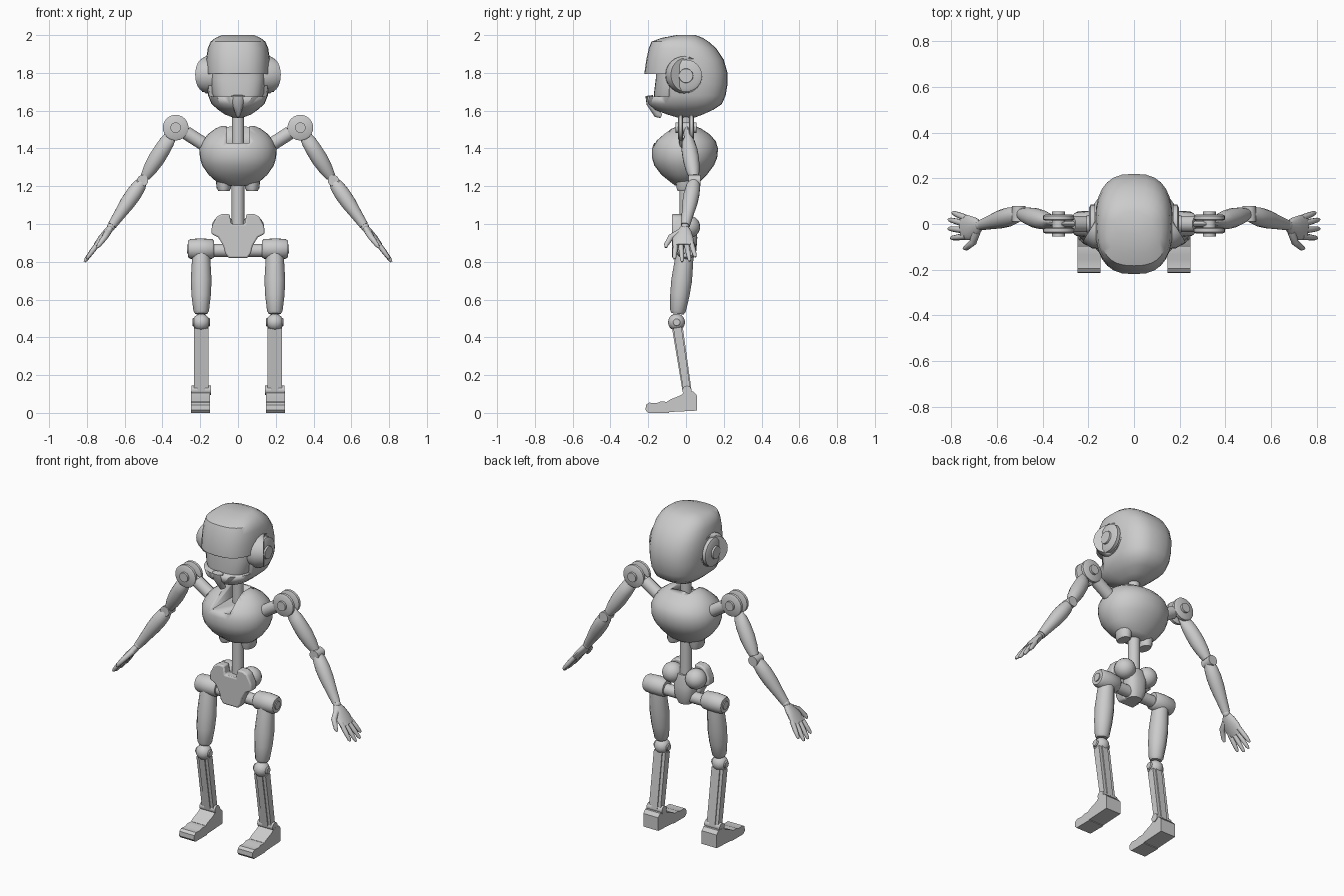
import bpy, bmesh
from math import sin, cos, pi, radians
from mathutils import Vector


def loft(name, rings, mirror=False):
    """Skin a list of equal-length point rings, capped at both ends."""
    bm = bmesh.new()
    vs = [[bm.verts.new(p) for p in r] for r in rings]
    n = len(vs[0])
    for a, b in zip(vs, vs[1:]):
        for i in range(n):
            j = (i + 1) % n
            bm.faces.new((a[i], a[j], b[j], b[i]))
    bm.faces.new(vs[0][::-1])
    bm.faces.new(vs[-1])
    bmesh.ops.recalc_face_normals(bm, faces=bm.faces)
    me = bpy.data.meshes.new(name)
    bm.to_mesh(me)
    bm.free()
    me.shade_smooth()
    me.set_sharp_from_angle(angle=radians(38))
    ob = bpy.data.objects.new(name, me)
    bpy.context.collection.objects.link(ob)
    if mirror:
        ob.modifiers.new("mirror", 'MIRROR')
    return ob


def spow(v, e):
    return abs(v) ** e * (1 if v >= 0 else -1)


def shell(name, rows, e=2.4, n=28, mirror=False, cx=0):
    """Stack of rounded outlines: rows of (z, half width, front y, back y)."""
    rings = []
    for z, w, f, b in rows:
        ang = [2 * pi * i / n for i in range(n)]
        rings.append([(cx + w * spow(cos(t), 2 / e),
                       (f + b) / 2 + (b - f) / 2 * spow(sin(t), 2 / e), z) for t in ang])
    return loft(name, rings, mirror)


def limb(name, pts, radii, n=16, mirror=True, flat=False):
    """Tube through points; each radius is a number or (across, along)."""
    pts = [Vector(p) for p in pts]
    rings = []
    for i, p in enumerate(pts):
        d = pts[min(i + 1, len(pts) - 1)] - pts[max(i - 1, 0)]
        q = d.to_track_quat('Z', 'Y')
        r = radii[i]
        a, b = r if isinstance(r, tuple) else (r, r)
        k, ph = (2 ** .5, pi / 4) if flat else (1, 0)
        rings.append([p + q @ Vector((k * a * cos(ph + 2 * pi * j / n),
                                      k * b * sin(ph + 2 * pi * j / n), 0)) for j in range(n)])
    return loft(name, rings, mirror)


def between(a, b, ts):
    a, b = Vector(a), Vector(b)
    return [a.lerp(b, t) for t in ts]


def prism(name, prof, axis, lo, hi, mirror=False):
    """Extrude a 2D outline along x (y,z points) or y (x,z points)."""
    put = (lambda u, v, h: (h, u, v)) if axis == 'x' else (lambda u, v, h: (u, h, v))
    return loft(name, [[put(u, v, h) for u, v in prof] for h in (lo, hi)], mirror)


def box(name, x0, x1, y0, y1, z0, z1, mirror=False):
    return prism(name, [(y0, z0), (y1, z0), (y1, z1), (y0, z1)], 'x', x0, x1, mirror)


def ball(name, c, r, mirror=True):
    ts = [pi * (i + .3) / 10.6 for i in range(11)]
    return limb(name, [(c[0] - r * cos(t), c[1], c[2]) for t in ts], [r * sin(t) for t in ts], 20, mirror)


def cut(ob, cutter):
    cutter.hide_render = True
    cutter.display_type = 'WIRE'
    m = ob.modifiers.new("cut", 'BOOLEAN')
    m.operation, m.object, m.solver = 'DIFFERENCE', cutter, 'EXACT'


# Head shell with face opening
head = shell("head_shell", [
    (1.565, .03, -.05, .05), (1.58, .07, -.1, .09), (1.605, .105, -.165, .145), (1.635, .14, -.2, .19),
    (1.68, .158, -.21, .21), (1.74, .166, -.217, .22), (1.80, .17, -.22, .22), (1.87, .169, -.21, .2),
    (1.93, .16, -.197, .16), (1.965, .145, -.183, .12), (1.985, .12, -.13, .09), (2.0, .085, -.05, .05)], 2.6)
cut(head, box("face_cutter", -.3, .3, -.4, -.09, 1.675, 1.795))
shell("face", [(1.65, .12, -.165, .1), (1.69, .14, -.17, .1), (1.77, .148, -.16, .1), (1.82, .148, -.16, .1)], 3)
limb("chin_guard", [(0, -.195, 1.68), (0, -.19, 1.64), (0, -.15, 1.58), (0, -.13, 1.57)],
     [(.035, .02), (.032, .02), (.014, .02), (.008, .01)], 12, False)

# Ears
limb("ear_housing", [(.13, -.01, 1.79), (.172, -.01, 1.79), (.18, -.005, 1.79)], [.1, .098, .088], 24)
limb("ear_disc", [(.17, 0, 1.785), (.19, 0, 1.785), (.198, 0, 1.785)], [.085, .085, .068], 24)
limb("ear_button", [(.19, 0, 1.785), (.208, 0, 1.785)], [.04, .037], 20)

# Neck and spine
limb("neck", [(0, 0, 1.4), (0, 0, 1.6)], [.032, .032], 16, False)
limb("spine", [(0, 0, .95), (0, 0, 1.25)], [.034, .034], 16, False)

# Chest with neck slot
chest = shell("chest", [
    (1.205, .06, -.06, .05), (1.22, .11, -.08, .07), (1.26, .155, -.13, .11), (1.31, .19, -.168, .148),
    (1.35, .202, -.18, .165), (1.40, .204, -.18, .17), (1.44, .186, -.165, .157),
    (1.475, .16, -.125, .125), (1.505, .12, -.085, .08), (1.52, .085, -.05, .045)], 2.1)
cut(chest, prism("neck_cutter", [(-.3, 1.43), (.05, 1.43), (.05, 1.6), (-.3, 1.6)], 'x', -.06, .06))
limb("chest_lug", [(.075, 0, 1.25), (.075, 0, 1.19), (.075, 0, 1.176)], [(.045, .055), (.038, .05), (.03, .045)])

# Shoulders: strut, two discs and a pin
limb("shoulder_strut", [(.13, 0, 1.39), (.275, 0, 1.483)], [.036, .036])
limb("shoulder_eye", [(.26, 0, 1.475), (.33, 0, 1.51)], [(.015, .03)] * 2, 12)
for tag, s in (("front", -1), ("back", 1)):
    limb("shoulder_disc_" + tag, [(.33, s * y, 1.51) for y in (.016, .02, .036, .042)], [.06, .068, .068, .058], 24)
limb("shoulder_pin", [(.33, -.055, 1.51), (.33, .055, 1.51)], [.028, .028], 20)

# Arms
shoulder, elbow, wrist = (.335, 0, 1.5), (.50, .045, 1.235), (.672, -.005, .985)
limb("upper_arm", between(shoulder, elbow, (0, .15, .25, .4, .6, .8, .95)),
     [(.014, .028), (.016, .034), (.034, .04), (.042, .043), (.043, .044), (.037, .037), (.026, .026)])
limb("elbow_joint", [(.505, .012, 1.23), (.505, .078, 1.23)], [.03, .03])
limb("forearm", between(elbow, wrist, (.03, .13, .3, .5, .75, .97)),
     [.026, .037, .042, .04, .031, .024])
ball("wrist_joint", wrist, .022)

# Hands
limb("palm", [(.672, -.006, .985), (.69, -.01, .96), (.72, -.016, .925), (.752, -.016, .885)],
     [(.02, .017), (.04, .02), (.055, .02), (.055, .015)])
for i, (y0, y1, x, z) in enumerate([(.026, .05, .795, .825), (0, .02, .812, .803),
                                    (-.028, -.02, .813, .80), (-.054, -.062, .802, .815)]):
    limb("finger_%d" % (i + 1), between((.735, y0, .905), (x, y1, z), (0, .5, .9, 1)),
         [.014, .0135, .01, .005], 10)
limb("thumb", [(.69, -.035, .955), (.705, -.08, .93), (.735, -.105, .89), (.745, -.107, .875)],
     [.018, .016, .012, .006], 10)

# Pelvis: shield plate, rear lobes and core
half = [(.05, .82), (.068, .845), (.078, .885), (.105, .93), (.142, .948),
        (.138, .99), (.112, 1.04), (.085, 1.053), (.045, 1.053), (.036, 1.0)]
plate = prism("pelvis_plate", half + [(-x, z) for x, z in reversed(half)], 'y', -.075, -.02)
b = plate.modifiers.new("round", 'BEVEL')
b.width, b.segments = .008, 2
shell("pelvis_core", [(.82, .04, -.04, .04), (.86, .06, -.05, .055), (.93, .065, -.05, .06), (1.0, .06, -.04, .045)])
ball("pelvis_lobe", (.078, .015, .985), .06)

# Hips
limb("hip_bar", [(-.2, 0, .86), (.2, 0, .86)], [.034, .034], 18, False)
limb("hip_joint", [(x, 0, .868) for x in (.128, .137, .2, .252, .265)], [.044, .052, .056, .052, .044], 20)
limb("hip_cap", [(.26, 0, .868), (.27, 0, .868)], [.026, .024], 16)

# Legs
hip, knee, ankle = (.195, -.005, .85), (.195, -.05, .48), (.195, .005, .12)
limb("thigh", between(hip, knee, (0, .12, .4, .62, .84, .88)),
     [.045, .049, .055, .051, .041, .032], 12)
ball("knee_joint", knee, .045)
limb("knee_cap", [(.148, -.05, .48), (.153, -.05, .48), (.237, -.05, .48), (.242, -.05, .48)],
     [.018, .022, .022, .018], 16)
limb("shin", between(knee, ankle, (0, 1)), [(.02, .029), (.02, .024)], 4, flat=True)
for tag, dx in (("inner", -.028), ("outer", .028)):
    off = Vector((dx, 0, 0))
    limb("shin_rail_" + tag, [p + off for p in between(knee, ankle, (.08, 1))],
         [(.011, .022), (.011, .019)], 4, flat=True)
limb("ankle_joint", [(.143, .005, .12), (.247, .005, .12)], [.024, .024], 16)

# Feet
prism("foot", [(.058, .012), (.058, .092), (.04, .112), (-.005, .112), (-.03, .092),
               (-.085, .07), (-.1, .06), (-.1, .004)], 'x', .147, .248, True)
prism("toe", [(-.09, 0), (-.09, .058), (-.135, .06), (-.155, .052), (-.195, .054),
              (-.212, .042), (-.214, .015), (-.2, 0)], 'x', .147, .248, True)
